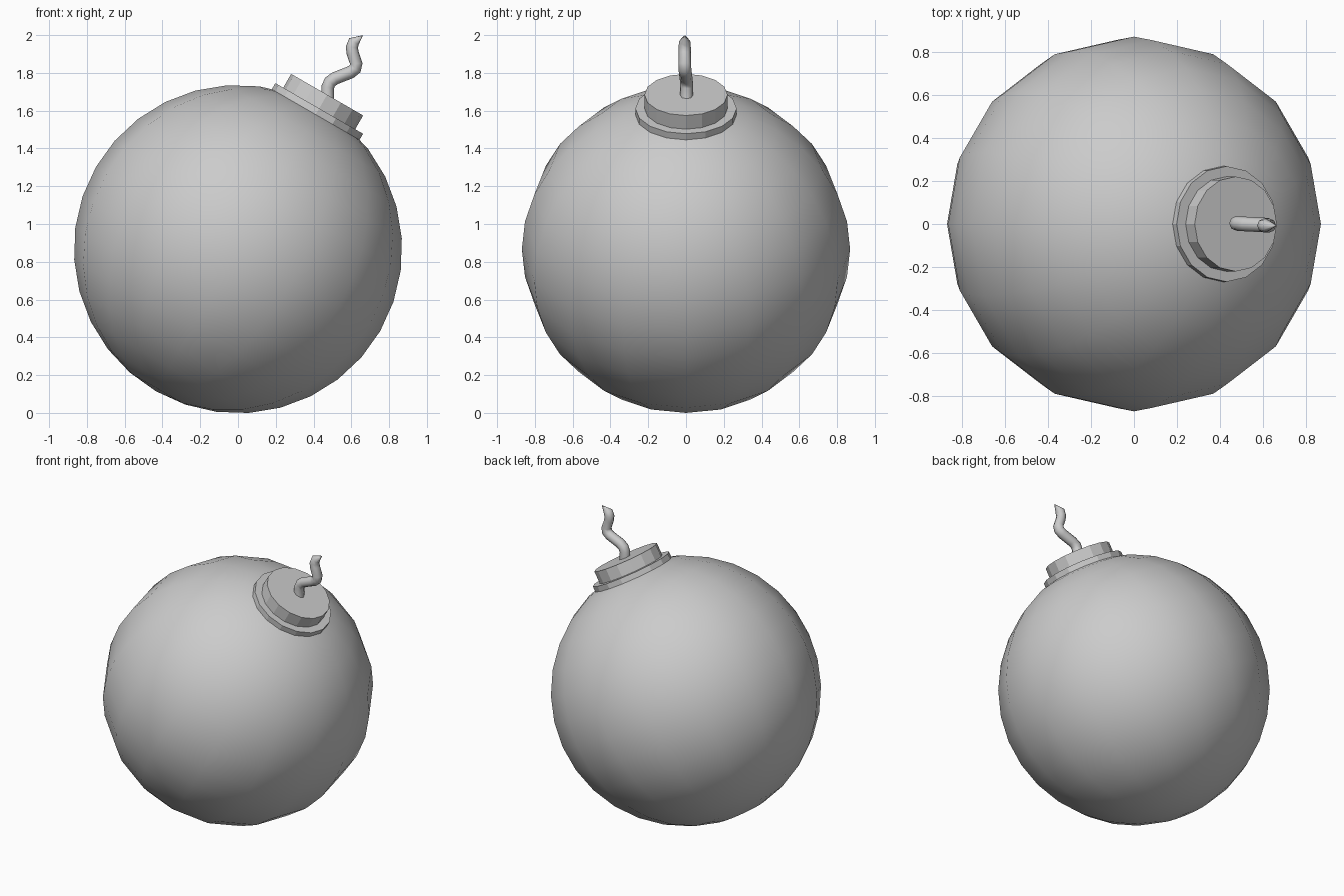
import bpy
from math import radians, sin, cos

if "Cube" in bpy.data.objects:
    bpy.data.objects.remove(bpy.data.objects["Cube"])

TILT = radians(30)
CENTRE_Z = 0.867
R = 0.869

def along_axis(d):
    """Point at distance d from the ball centre along the tilted axis."""
    return (d * sin(TILT), 0, CENTRE_Z + d * cos(TILT))

def disc(name, radius, low, high):
    bpy.ops.mesh.primitive_cylinder_add(vertices=16, radius=radius, depth=high - low,
                                        location=along_axis((low + high) / 2),
                                        rotation=(0, TILT, 0))
    ob = bpy.context.object
    ob.name = name
    # start the facets on the x axis of the disc
    return ob

# round body, pole tilted towards the cap
bpy.ops.mesh.primitive_uv_sphere_add(segments=16, ring_count=16, radius=R,
                                     location=(0, 0, CENTRE_Z), rotation=(0, TILT, 0))
body = bpy.context.object
body.name = "ball_body"
bpy.ops.object.shade_smooth()

# stepped cap
disc("cap_flange", 0.268, 0.80, 0.86)
disc("cap_top", 0.22, 0.85, 0.944)

# wavy fuse with pointed tip: x, y, z, relative thickness
path = [(0.476, 0.003, 1.64, 1), (0.475, 0.003, 1.725, 1), (0.487, 0.002, 1.752, 1),
        (0.515, 0, 1.772, 1), (0.595, -0.004, 1.803, 1), (0.620, -0.006, 1.822, 1),
        (0.626, -0.007, 1.850, 0.98), (0.607, -0.007, 1.905, 0.95),
        (0.603, -0.007, 1.935, 0.95), (0.613, -0.007, 1.965, 0.9),
        (0.660, -0.006, 1.998, 0.04)]
curve = bpy.data.curves.new("fuse", 'CURVE')
curve.dimensions = '3D'
curve.bevel_depth = 0.034
curve.bevel_resolution = 2
curve.use_fill_caps = True
spline = curve.splines.new('POLY')
spline.points.add(len(path) - 1)
for p, (x, y, z, r) in zip(spline.points, path):
    p.co = (x, y, z, 1)
    p.radius = r
fuse = bpy.data.objects.new("fuse", curve)
bpy.context.collection.objects.link(fuse)
bpy.ops.object.select_all(action='DESELECT')
fuse.select_set(True)
bpy.context.view_layer.objects.active = fuse
bpy.ops.object.convert(target='MESH')
bpy.ops.object.shade_smooth_by_angle(angle=radians(60))
